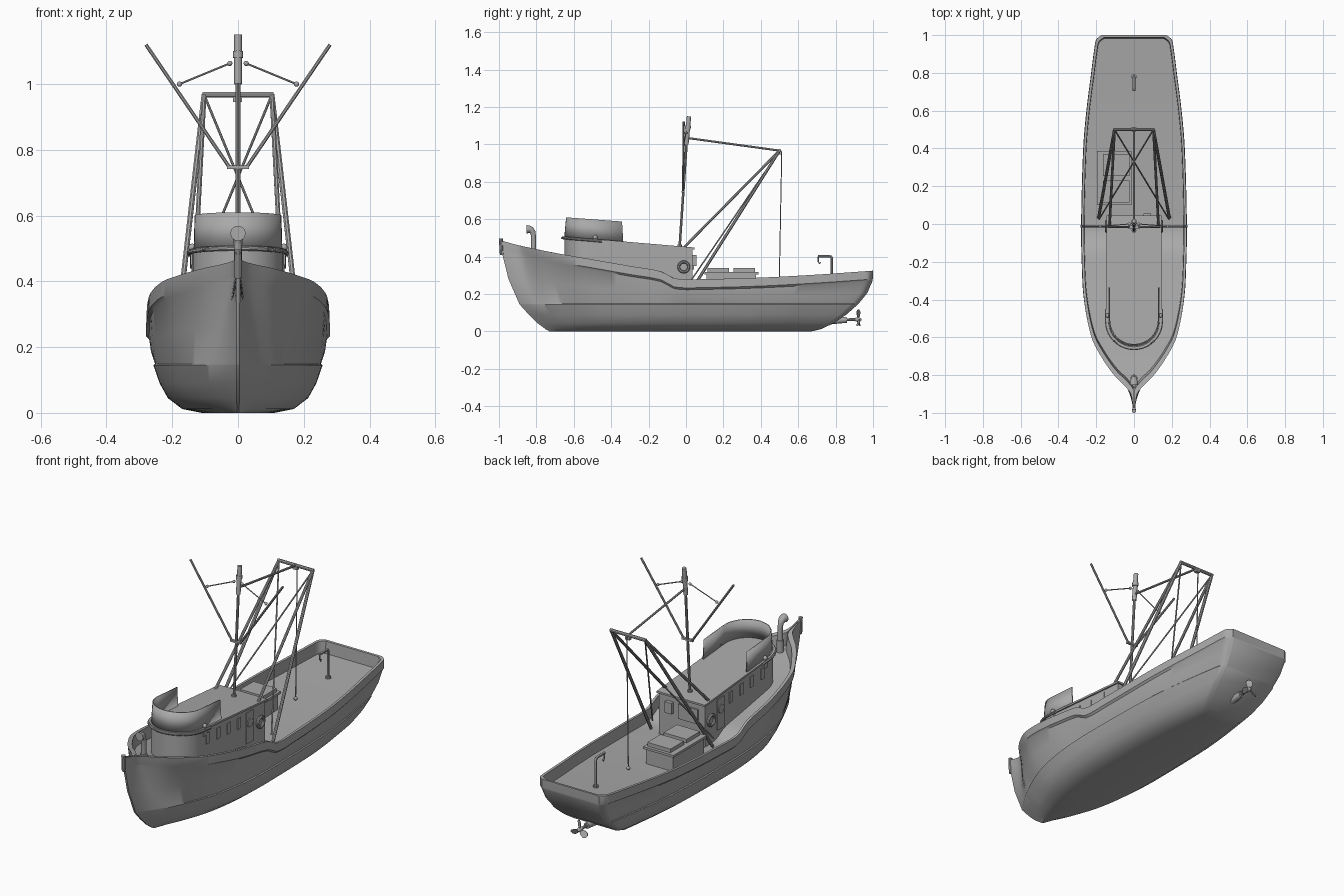
import bpy, bmesh, math
from mathutils import Vector

old = bpy.data.objects.get("Cube")
if old:
    bpy.data.objects.remove(old, do_unlink=True)

GREY = (0.4, 0.4, 0.4, 1)
mat = bpy.data.materials.new("plain grey")
mat.use_nodes = True
mat.diffuse_color = GREY
mat.node_tree.nodes["Principled BSDF"].inputs["Base Color"].default_value = GREY


def curve_at(table, x):
    """Smooth interpolation through (x, value) pairs."""
    if x <= table[0][0]:
        return table[0][1]
    for i in range(len(table) - 1):
        (xa, a), (xb, b) = table[i], table[i + 1]
        if x <= xb:
            xp, p = table[max(i - 1, 0)]
            xn, n = table[min(i + 2, len(table) - 1)]
            h, t = xb - xa, (x - xa) / (xb - xa)
            ma, mb = (b - p) / (xb - xp) * h, (n - a) / (xn - xa) * h
            return ((2*t**3 - 3*t*t + 1) * a + (t**3 - 2*t*t + t) * ma
                    + (3*t*t - 2*t**3) * b + (t**3 - t*t) * mb)
    return table[-1][1]


def finish(name, bm, smooth=True):
    bmesh.ops.recalc_face_normals(bm, faces=bm.faces)
    mesh = bpy.data.meshes.new(name)
    bm.to_mesh(mesh)
    bm.free()
    ob = bpy.data.objects.new(name, mesh)
    bpy.context.collection.objects.link(ob)
    mesh.materials.append(mat)
    if smooth:
        bpy.ops.object.select_all(action='DESELECT')
        ob.select_set(True)
        bpy.context.view_layer.objects.active = ob
        bpy.ops.object.shade_smooth_by_angle(angle=math.radians(35))
    return ob


def loft(name, rows, closed=True, caps=True):
    bm = bmesh.new()
    vs = [[bm.verts.new(p) for p in row] for row in rows]
    n = len(vs[0])
    for a, b in zip(vs, vs[1:]):
        for i in range(n if closed else n - 1):
            j = (i + 1) % n
            bm.faces.new((a[i], a[j], b[j], b[i]))
    if caps:  # strips between mirrored points
        for row in (vs[0], vs[-1]):
            for i in range(n // 2 - 1):
                bm.faces.new((row[i], row[i + 1], row[n - 2 - i], row[n - 1 - i]))
    return finish(name, bm)


def box(name, lo, hi):
    bm = bmesh.new()
    bmesh.ops.create_cube(bm, size=1)
    for v in bm.verts:
        v.co = [l + (h - l) * (c + 0.5) for l, h, c in zip(lo, hi, v.co)]
    return finish(name, bm, False)


def tube(name, pts, r, sides=10):
    """Straight-segment tube with round section."""
    pts = [Vector(p) for p in pts]
    rows = []
    for i, p in enumerate(pts):
        d = (pts[min(i + 1, len(pts) - 1)] - pts[max(i - 1, 0)]).normalized()
        side = d.cross(Vector((1, 0, 0)) if abs(d.x) < 0.8 else Vector((0, 0, 1))).normalized()
        up = d.cross(side)
        rad = r[i] if isinstance(r, (list, tuple)) else r
        angles = [2 * math.pi * (k + 0.5) / sides for k in range(sides)]
        rows.append([p + rad * (math.cos(a) * side + math.sin(a) * up) for a in angles])
    return loft(name, rows)


def ball(name, p, r):
    bm = bmesh.new()
    bmesh.ops.create_uvsphere(bm, u_segments=12, v_segments=8, radius=r)
    bmesh.ops.translate(bm, verts=bm.verts, vec=p)
    return finish(name, bm)


# Hull: loop rows from keel to rail, then down inside to the deck
sheer = [(-1, .49), (-.9, .462), (-.7, .42), (-.5, .385), (-.3, .35), (-.13, .32),
         (-.06, .283), (.1, .28), (.4, .288), (.7, .304), (1, .325)]
stem = [(0, -.73), (.015, -.755), (.05, -.8), (.1, -.85), (.145, -.89), (.29, -.95), (.43, -.985), (.49, -1)]
stern = [(0, .67), (.015, .73), (.05, .8), (.1, .87), (.145, .92), (.2, .965), (.26, .995), (.325, 1)]
deck_plan = [(0, .02), (.05, .06), (.075, .2), (.1, .38), (.15, .63), (.2, .81), (.3, .95), (.4, .99),
             (.5, 1), (.7, .96), (.8, .9), (.9, .81), (.97, .745), (.99, .71), (1, .62)]
low_plan = [(0, .02), (.05, .26), (.1, .46), (.2, .76), (.3, .92), (.4, .99), (.5, 1),
            (.7, .97), (.8, .91), (.9, .81), (.97, .73), (.99, .69), (1, .6)]
STATIONS = 90


def hull_row(height, beam, inset=0.0, drop=0.0):
    """height: 0..1 above the knuckle is blended to the rail, below it is a fixed z."""
    fixed, blend = height
    level = lambda y: fixed + blend * (curve_at(sheer, y) - drop - fixed)
    y0 = curve_at(stem, level(-1)) + inset * 2
    y1 = curve_at(stern, level(1)) - inset
    side = []
    for i in range(STATIONS + 1):
        u = 0.5 - 0.5 * math.cos(math.pi * i / STATIONS)
        y = y0 + (y1 - y0) * u
        w = (1 - blend) * curve_at(low_plan, u) + blend * curve_at(deck_plan, u)
        side.append((max(beam * w - inset, 0.002), y, level(y)))
    return side + [(-x, y, z) for x, y, z in reversed(side)]


K = 0.145
loft("hull", [
    hull_row((0, 0), .11), hull_row((.012, 0), .17), hull_row((.045, 0), .213), hull_row((.09, 0), .238),
    hull_row((K, 0), .257), hull_row((K + .004, 0), .252), hull_row((K, .5), .264, drop=.055),
    hull_row((K, 1), .27, drop=.055), hull_row((K, 1), .28, drop=.045), hull_row((K, 1), .278),
    hull_row((K, 1), .278, .013), hull_row((K, 1), .276, .013, .065)])
tube("stem_post", [(0, -.985, .41), (0, -.99, .497)], .011)


# Deckhouse: straight sides with a round front
def u_plan(half, aft, front, steps=20):
    mid = front + half
    arc = [(half * math.cos(a), mid - half * math.sin(a))
           for a in (math.pi * k / steps for k in range(steps + 1))]
    return [(half, aft)] + arc + [(-half, aft)]


def roof_z(y):
    return .503 - (y + .65) * .085


plan = u_plan(.138, .035, -.65, 21)
loft("deckhouse", [[(x, y, .2) for x, y in plan], [(x, y, roof_z(y)) for x, y in plan]])
slab = u_plan(.146, .045, -.66, 21)
loft("house_roof", [[(x, y, roof_z(y) + d) for x, y in slab] for d in (-.005, .005)])
band = u_plan(.147, -.45, -.661)
tube("house_rail", [(x, y, roof_z(y) - .004) for x, y in band], .007, 8)

# Open-topped bridge screen
outer = u_plan(.132, -.335, -.648)
screen_top = u_plan(.129, -.342, -.638)
screen = loft("bridge_screen", [[(x, y, roof_z(y)) for x, y in outer],
                                [(x, y, .61 - (y + .64) * .075) for x, y in screen_top]], False, False)
mod = screen.modifiers.new("thickness", 'SOLIDIFY')
mod.thickness = .006
mod.offset = 0

# House fittings on both sides
for s, side in ((1, "left"), (-1, "right")):
    def plate(name, y, z, w, h):
        box(f"{side}_{name}", (s * .136, y - w / 2, z - h / 2), (s * .142, y + w / 2, z + h / 2))
    for y in (-.46, -.37, -.28, -.19):
        plate("window", y, roof_z(y) - .06, .028, .06)
    plate("door", -.1, .35, .06, .17)
    tube(f"{side}_porthole", [(s * .136, -.1, .375), (s * .146, -.1, .375)], .024, 20)
    ring = [(s * .146, -.012 + .027 * math.cos(a), .345 + .027 * math.sin(a))
            for a in (math.pi * k / 12 for k in range(25))]
    tube(f"{side}_lifebuoy", ring, .008, 8)
    box(f"{side}_lamp_board", (s * .13, -.5, .45), (s * .145, -.47, .49))
    ball(f"{side}_lamp", (s * .139, -.485, .503), .012)
box("aft_window", (-.1, .034, .33), (.02, .042, .41))
box("aft_locker", (.05, .034, .35), (.09, .056, .41))

# Bow ventilator
tube("ventilator", [(0, -.815, .36), (0, -.815, .51), (0, -.819, .53), (0, -.828, .542),
                    (0, -.838, .546), (0, -.853, .546)], [.013, .013, .015, .018, .021, .023], 16)
tube("ventilator_base", [(0, -.815, .37), (0, -.815, .44)], .018, 16)

# Mast with outriggers
tube("mast", [(0, -.035, .44), (0, .004, 1.02)], .007)
tube("mast_foot", [(0, -.035, .44), (0, -.034, .465)], .013)
tube("mast_head", [(0, .002, 1.0), (0, .016, 1.15)], .012, 12)
tube("mast_collar", [(0, .009, 1.08), (0, .011, 1.1)], .016, 12)
box("mast_crossbar", (-.033, -.024, .742), (.033, -.008, .752))
for s, side in ((1, "left"), (-1, "right")):
    tube(f"{side}_outrigger", [(s * .028, -.016, .75), (s * .28, -.012, 1.12)], .006, 8)
    tube(f"{side}_outrigger_stay", [(s * .178, -.012, 1.0), (s * .025, .0, 1.063)], .003, 6)
    ball(f"{side}_outer_block", (s * .178, -.012, 1.0), .008)
    ball(f"{side}_inner_block", (s * .025, .0, 1.063), .008)

# Stern gantry
top = .967
tube("gantry_beam", [(-.108, .5, top), (.108, .5, top)], .009, 8)
for s, side in ((1, "left"), (-1, "right")):
    head = (s * .103, .5, top)
    tube(f"{side}_gantry_inner_leg", [head, (s * .13, -.015, .445)], .0075, 8)
    tube(f"{side}_gantry_outer_leg", [head, (s * .187, .035, .23)], .0085, 8)
    tube(f"{side}_gantry_brace", [head, (-s * .185, .025, .27)], .004, 8)
tube("gantry_stay", [(0, .003, 1.035), (0, .5, top)], .006, 8)
tube("hanging_line", [(0, .512, top), (0, .498, .23)], .003, 6)
ball("line_anchor", (0, .498, .24), .01)
box("gantry_block", (-.015, .493, .945), (.012, .51, .963))

# Cargo hatch on the right of the deck
box("hatch_box", (-.185, .11, .2), (-.02, .375, .305))
box("hatch_rim", (-.195, .1, .305), (-.012, .387, .318))
for y in (.115, .255):
    box("hatch_lid", (-.165, y, .318), (-.025, y + .115, .338))

# Stern davit with hook
tube("davit", [(0, .78, .23), (0, .78, .39), (0, .775, .4), (0, .765, .402), (0, .705, .402)], .007)
tube("davit_foot", [(0, .78, .235), (0, .78, .255)], .014)
tube("davit_hook", [(0, .708, .4), (0, .708, .372), (0, .714, .362), (0, .72, .37)], .004, 8)

# Propeller and shaft
tube("shaft_housing", [(0, .76, .058), (0, .86, .062)], [.022, .016], 14)
tube("propeller_shaft", [(0, .84, .062), (0, .91, .064)], .008)
tube("propeller_hub", [(0, .905, .064), (0, .925, .064), (0, .938, .064)], [.012, .012, .004], 12)
for k in range(3):
    a = math.pi / 2 + k * 2 * math.pi / 3
    rows = []
    for r, w in ((.008, .006), (.025, .016), (.043, .017), (.053, .007)):
        row = []
        for t, d in ((-1, -.0015), (1, -.0015), (1, .0015), (-1, .0015)):
            twist = t * w
            row.append((r * math.cos(a) - twist * .85 * math.sin(a), .922 + twist * .5 + d,
                        .064 + r * math.sin(a) + twist * .85 * math.cos(a)))
        rows.append(row)
    loft("propeller_blade", rows)
